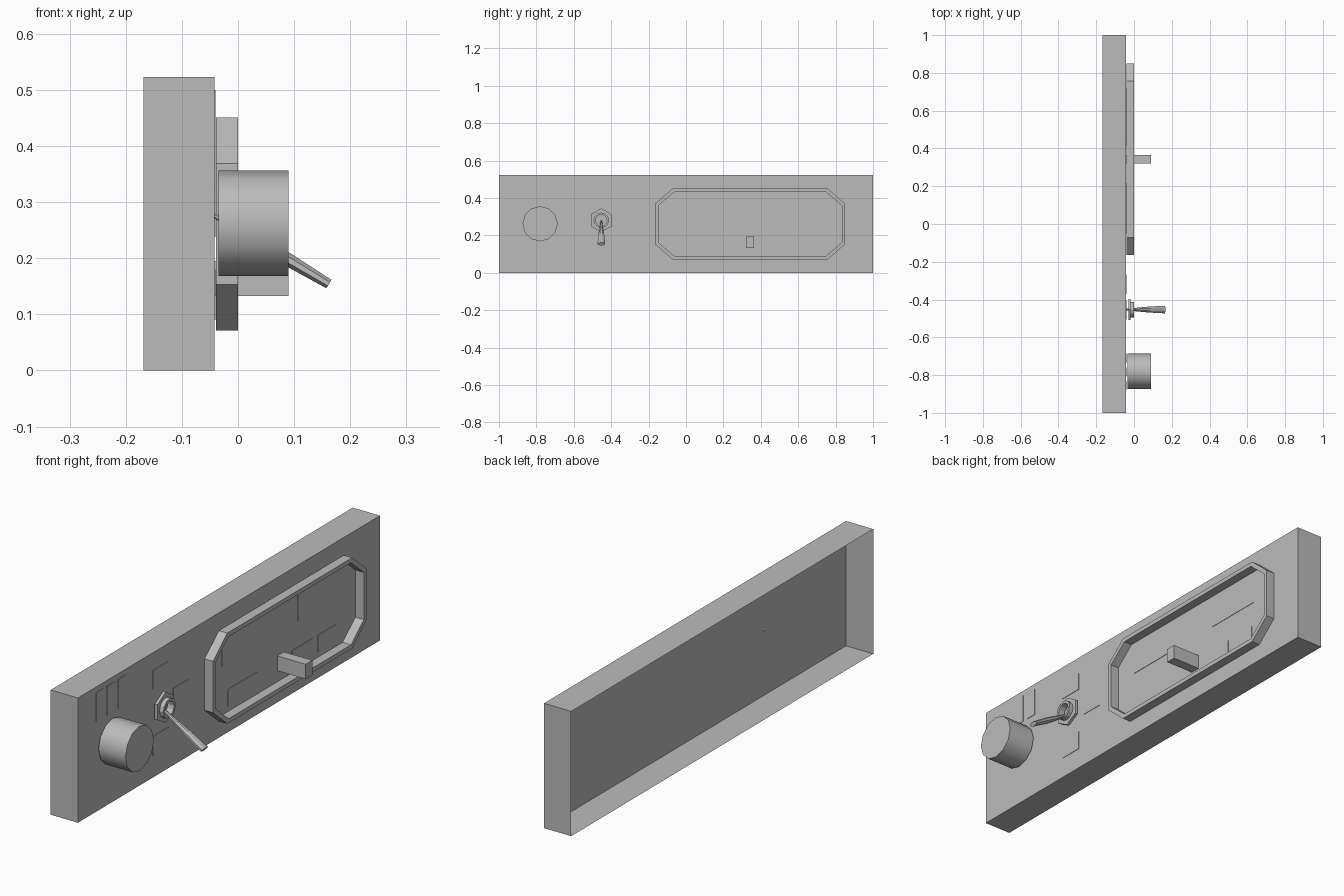
import bpy, bmesh, math
from mathutils import Vector

if "Cube" in bpy.data.objects:
    bpy.data.objects.remove(bpy.data.objects["Cube"])

grey = bpy.data.materials.new("plain grey")
grey.diffuse_color = (0.5, 0.5, 0.5, 1)
grey.use_nodes = True
grey.node_tree.nodes["Principled BSDF"].inputs["Base Color"].default_value = grey.diffuse_color


def finish(name, bm):
    bmesh.ops.recalc_face_normals(bm, faces=bm.faces)
    me = bpy.data.meshes.new(name)
    bm.to_mesh(me)
    bm.free()
    me.materials.append(grey)
    ob = bpy.data.objects.new(name, me)
    bpy.context.collection.objects.link(ob)
    return ob


def loft(name, loops, cap_start=True, cap_end=True, closed=False):
    """Skin a sequence of equal-length point loops."""
    bm = bmesh.new()
    rings = [[bm.verts.new(p) for p in loop] for loop in loops]
    n = len(rings[0])
    pairs = list(zip(rings, rings[1:])) + ([(rings[-1], rings[0])] if closed else [])
    for a, b in pairs:
        for i in range(n):
            j = (i + 1) % n
            bm.faces.new((a[i], a[j], b[j], b[i]))
    if not closed:
        if cap_start:
            bm.faces.new(rings[0])
        if cap_end:
            bm.faces.new(rings[-1])
    return finish(name, bm)


def rect(x, y0, y1, z0, z1):
    return [(x, y0, z0), (x, y1, z0), (x, y1, z1), (x, y0, z1)]


def block(name, x0, x1, *r):
    return loft(name, [rect(x0, *r), rect(x1, *r)])


def ngon(x, cy, cz, r, n):
    return [(x, cy + r * math.sin(2 * math.pi * i / n),
             cz + r * math.cos(2 * math.pi * i / n)) for i in range(n)]


def octagon(x, inset):
    """Chamfered rectangle of the display bezel."""
    y, z = 0.508 - inset, 0.19 - inset
    dy, dz = 0.094 - inset * 0.5, 0.082 - inset * 0.5
    pts = [(y, z - dz), (y - dy, z), (-y + dy, z), (-y, z - dz),
           (-y, -z + dz), (-y + dy, -z), (y - dy, -z), (y, -z + dz)]
    return [(x, 0.343 + a, 0.261 + b) for a, b in pts]


# Housing: thin shell open at the rear
FACE = -0.042
loft("housing", [rect(-0.168, -1, 1, 0, 0.523), rect(FACE, -1, 1, 0, 0.523)],
     cap_start=False)

# Raised bezel
loft("display_bezel", [octagon(-0.039, 0), octagon(0, 0),
                       octagon(0, 0.018), octagon(-0.039, 0.018)], closed=True)

# Thin label and window plates
plates = {
    "label_above_switch": (-0.505, -0.404, 0.372, 0.449),
    "label_beside_switch": (-0.37, -0.267, 0.238, 0.323),
    "label_below_switch": (-0.505, -0.404, 0.09, 0.173),
    "left_window": (-0.048, 0.214, 0.29, 0.414),
    "right_window": (0.455, 0.717, 0.29, 0.414),
    "lower_left_label": (-0.01, 0.182, 0.11, 0.18),
    "lower_middle_label": (0.414, 0.556, 0.11, 0.18),
    "lower_right_label": (0.588, 0.706, 0.11, 0.18),
}
for name, r in plates.items():
    block(name, FACE, FACE + 0.002, *r)
for i in range(3):
    y = -0.88 + 0.0725 * i
    block(f"strip_{i + 1}", FACE, FACE + 0.002, y, y + 0.049, 0.377, 0.5)

# Slider block
block("slider", FACE, 0.09, 0.32, 0.364, 0.133, 0.195)

# Rotary knob
knob = loft("knob", [ngon(-0.035, -0.78, 0.262, 0.094, 12),
                     ngon(0.09, -0.78, 0.262, 0.094, 12)])
bpy.context.view_layer.objects.active = knob
knob.select_set(True)
bpy.ops.object.shade_smooth_by_angle(angle=math.radians(31))
knob.select_set(False)

# Switch nut and hollow collar
SY, SZ = -0.453, 0.281
loft("switch_nut", [ngon(x, SY, SZ, r, 6) for x, r in
                    ((-0.03, 0.064), (-0.018, 0.064), (-0.018, 0.036), (-0.03, 0.036))],
     closed=True)
loft("switch_collar", [ngon(x, SY, SZ, r, 12) for x, r in
                       ((-0.03, 0.041), (0, 0.041), (0, 0.03), (-0.03, 0.03))],
     closed=True)

# Toggle lever: slim at the pivot, flattened at the tip
a, b = Vector((-0.044, SY, 0.277)), Vector((0.162, SY, 0.154))
d = (b - a).normalized()
side = Vector((0, 1, 0))
up = side.cross(d)
loops = []
for t, w, h in ((0, 0.004, 0.004), (0.63, 0.016, 0.012), (1, 0.02, 0.0088)):
    c = a.lerp(b, t)
    loops.append([c + side * w * math.cos(k) / math.cos(math.pi / 8)
                  + up * h * math.sin(k) / math.cos(math.pi / 8)
                  for k in (math.pi * (i + 0.5) / 4 for i in range(8))])
loft("toggle_lever", loops)
